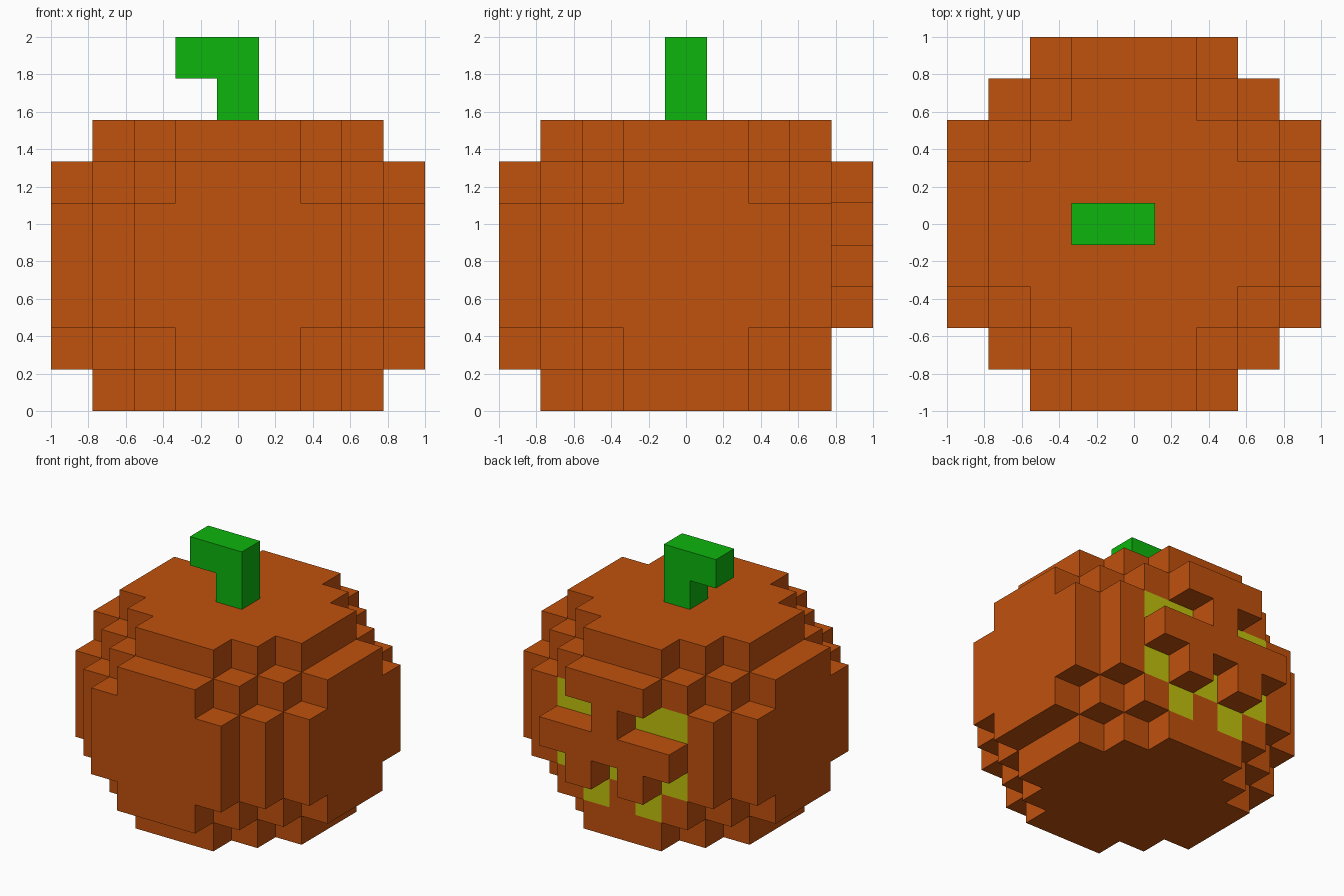
import bpy, bmesh, math
from mathutils import Vector

cube = bpy.data.objects.get("Cube")
if cube:
    bpy.data.objects.remove(cube, do_unlink=True)

V = 2 / 9  # block size: nine blocks span the longest side


def material(name, rgb):
    m = bpy.data.materials.new(name)
    m.use_nodes = True
    m.diffuse_color = (*rgb, 1)
    bsdf = m.node_tree.nodes["Principled BSDF"]
    bsdf.inputs["Base Color"].default_value = (*rgb, 1)
    bsdf.inputs["Roughness"].default_value = 0.9
    return m


orange = material("pumpkin_orange", (0.53, 0.082, 0.004))
yellow = material("glow_yellow", (0.53, 0.53, 0.004))
green = material("stem_green", (0.004, 0.46, 0.004))

DIRECTIONS = [Vector(d) for d in
              ((1, 0, 0), (-1, 0, 0), (0, 1, 0), (0, -1, 0), (0, 0, 1), (0, 0, -1))]


def block_object(name, cells, materials, pick=lambda cell, n: 0):
    """Skin a set of (i, j, k) blocks: only outside faces, flat areas merged."""
    bm = bmesh.new()
    for cell in sorted(cells):
        centre = Vector(cell) + Vector((0, 0, 0.5))
        for n in DIRECTIONS:
            if tuple(int(c + d) for c, d in zip(cell, n)) in cells:
                continue
            u = Vector((n.y, n.z, n.x))
            w = n.cross(u)
            corners = [centre + (n + a * u + b * w) / 2
                       for a, b in ((-1, -1), (1, -1), (1, 1), (-1, 1))]
            face = bm.faces.new([bm.verts.new(c * V) for c in corners])
            face.material_index = pick(cell, n)
    bmesh.ops.remove_doubles(bm, verts=bm.verts, dist=0.001)
    bmesh.ops.dissolve_limit(bm, angle_limit=math.radians(1), verts=bm.verts,
                             edges=bm.edges, delimit={'MATERIAL'})
    mesh = bpy.data.meshes.new(name)
    bm.to_mesh(mesh)
    bm.free()
    for m in materials:
        mesh.materials.append(m)
    obj = bpy.data.objects.new(name, mesh)
    bpy.context.collection.objects.link(obj)
    return obj


# Half width of each row, by distance from the middle row, for each layer
END = (3, 3, 2, 1, -1)
SHOULDER = (4, 4, 3, 2, 1)
MIDDLE = (4, 4, 4, 3, 2)
LAYERS = (END, SHOULDER, MIDDLE, MIDDLE, MIDDLE, SHOULDER, END)

# Carved face on the back: distances from the centre column, by layer
GLOW = {4: (1, 2), 2: (0, 2), 1: (1,)}       # eyes, mouth top, mouth bottom
CARVED = {4: (1, 2), 2: (0, 2), 1: (0, 1)}   # blocks removed from the rear slab

body = {(i, j, k)
        for k, rows in enumerate(LAYERS)
        for j in range(-4, 5)
        for i in range(-rows[abs(j)], rows[abs(j)] + 1)
        if not (j == 4 and abs(i) in CARVED.get(k, ()))}


def face_colour(cell, n):
    i, j, k = cell
    return int(j == 3 and n.y > 0 and abs(i) in GLOW.get(k, ()))


block_object("pumpkin_body", body, [orange, yellow], face_colour)

# Hooked stem
block_object("stem", {(0, 0, 7), (0, 0, 8), (-1, 0, 8)}, [green])
